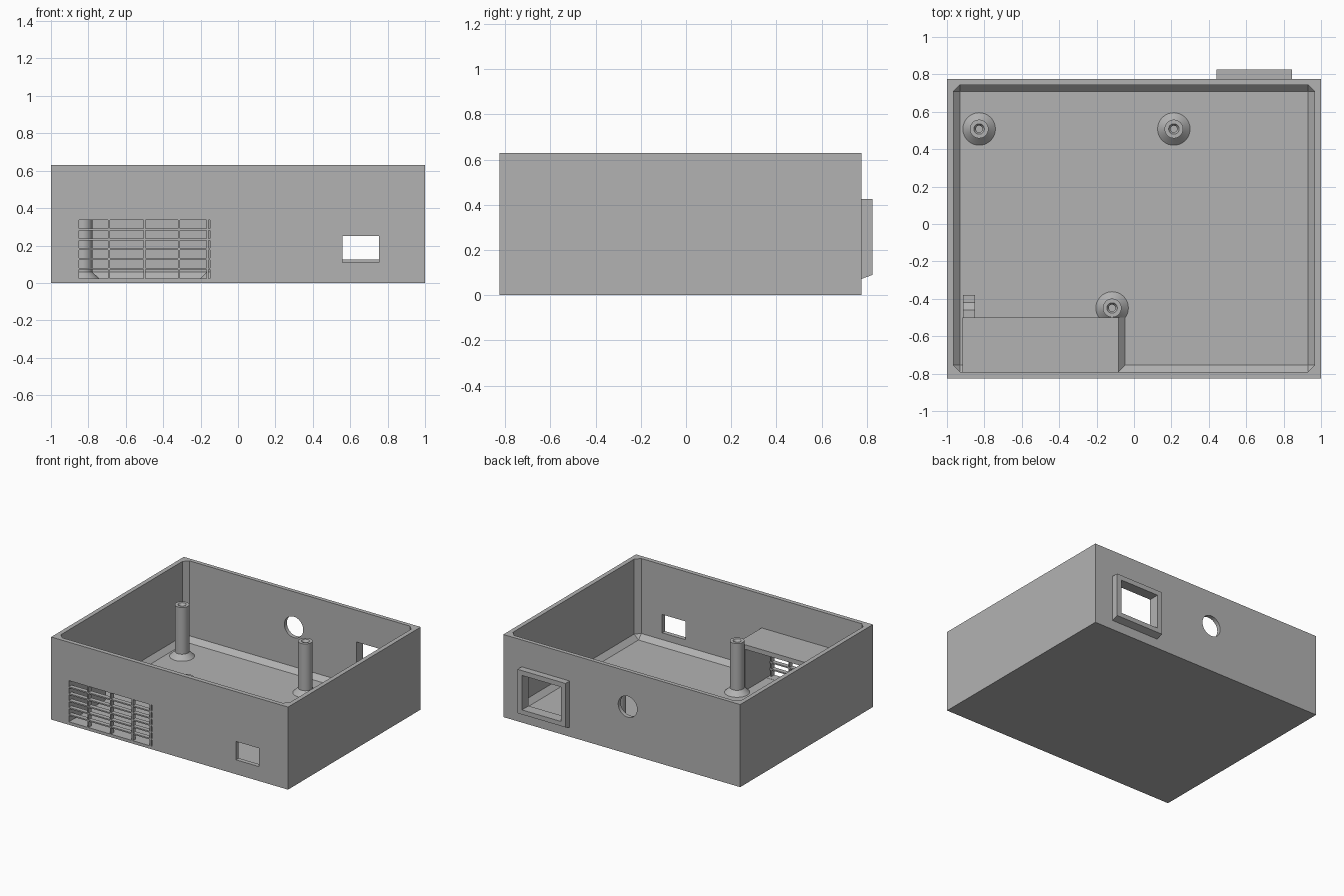
import bpy, bmesh, math
from itertools import product
from mathutils import Matrix

cube = bpy.data.objects.get("Cube")
if cube:
    bpy.data.objects.remove(cube, do_unlink=True)

grey = bpy.data.materials.new("plain grey")
grey.use_nodes = True
COLOUR = (0.45, 0.45, 0.45, 1)
grey.diffuse_color = COLOUR
grey.node_tree.nodes["Principled BSDF"].inputs["Base Color"].default_value = COLOUR

FLOOR, TOP, BEVEL = 0.022, 0.63, 0.036
BACK, FRONT = 0.775, -0.825
INNER_X, INNER_BACK, INNER_FRONT = 0.966, 0.744, -0.791


def finish(name, bm):
    bmesh.ops.recalc_face_normals(bm, faces=bm.faces)
    mesh = bpy.data.meshes.new(name)
    bm.to_mesh(mesh)
    bm.free()
    mesh.materials.append(grey)
    obj = bpy.data.objects.new(name, mesh)
    bpy.context.collection.objects.link(obj)
    return obj


def hull(name, points):
    bm = bmesh.new()
    for p in points:
        bm.verts.new(p)
    bmesh.ops.convex_hull(bm, input=bm.verts)
    bmesh.ops.dissolve_limit(bm, angle_limit=0.01, verts=bm.verts, edges=bm.edges)
    return finish(name, bm)


def box(name, x, y, z):
    return hull(name, product(x, y, z))


def extrude_x(name, x, profile):
    return_points = [(px, y, z) for px in x for y, z in profile]
    bm = bmesh.new()
    verts = [bm.verts.new(p) for p in return_points]
    n = len(profile)
    bm.faces.new(verts[:n])
    bm.faces.new(verts[n:])
    for i in range(n):
        j = (i + 1) % n
        bm.faces.new((verts[i], verts[j], verts[n + j], verts[n + i]))
    return finish(name, bm)


def cut(targets, cutter):
    for obj in targets:
        mod = obj.modifiers.new("cut", "BOOLEAN")
        mod.operation, mod.solver, mod.object = "DIFFERENCE", "EXACT", cutter
        bpy.context.view_layer.objects.active = obj
        bpy.ops.object.modifier_apply(modifier=mod.name)
    bpy.data.objects.remove(cutter, do_unlink=True)


def smooth(obj):
    bpy.ops.object.select_all(action="DESELECT")
    obj.select_set(True)
    bpy.context.view_layer.objects.active = obj
    bpy.ops.object.shade_smooth_by_angle(angle=math.radians(30))


# Open tray with bevelled inner corners
tray = box("tray", (-1, 1), (FRONT, BACK), (0, TOP))
cavity = []
for sx, (y, inward) in product((-1, 1), ((INNER_FRONT, 1), (INNER_BACK, -1))):
    x, bx, by = sx * INNER_X, sx * (INNER_X - BEVEL), y + inward * BEVEL
    cavity.append((bx, by, FLOOR))
    for z in (FLOOR + BEVEL, TOP + 0.1):
        cavity += [(bx, y, z), (x, by, z)]
cut([tray], hull("cavity_cutter", cavity))

# Raised socket surround on the back, with a sloped underside
surround = hull("socket_surround", [
    (x, y, z) for x in (0.44, 0.845)
    for y, z in ((BACK - 0.005, 0.07), (BACK - 0.005, 0.425), (0.825, 0.425), (0.825, 0.09))])
cut([tray, surround], box("socket_cutter", (0.478, 0.807), (0.7, 0.9), (0.125, 0.388)))

# Round cable hole and front window
bm = bmesh.new()
bmesh.ops.create_cone(bm, cap_ends=True, segments=40, radius1=0.08, radius2=0.08, depth=0.2,
                      matrix=Matrix.Translation((-0.05, BACK, 0.36)) @ Matrix.Rotation(math.pi / 2, 4, "X"))
cut([tray], finish("hole_cutter", bm))
cut([tray], box("window_cutter", (0.56, 0.755), (-0.9, -0.7), (0.11, 0.25)))

# Vent opening with a thin grille
VENT_X, VENT_Z = (-0.85, -0.15), (0.023, 0.337)
cut([tray], box("vent_cutter", VENT_X, (-0.9, -0.74), VENT_Z))
for i in range(1, 6):
    z = 0.023 + i * 0.0525
    box("grille_bar", VENT_X, (FRONT, INNER_FRONT), (z - 0.005, z + 0.005))
for x in (-0.69, -0.5, -0.315, -0.163):
    box("grille_upright", (x - 0.005, x + 0.005), (FRONT, INNER_FRONT), VENT_Z)

# Air duct behind the vent: roof, side walls, and floor bevel
DUCT_Y, DUCT_TOP = (INNER_FRONT - 0.005, -0.5), 0.372
box("duct_roof", (-0.918, -0.084), DUCT_Y, (0.337, DUCT_TOP))
box("duct_right_wall", (-0.918, -0.85), DUCT_Y, (0.015, 0.337))
box("duct_left_wall", (-0.15, -0.084), DUCT_Y, (0.015, 0.337))
hull("duct_bevel", [(x, y, z) for y in DUCT_Y
                    for x, z in ((-0.09, 0.015), (-0.048, FLOOR), (-0.084, FLOOR + BEVEL))])

# Stepped rest at the end of the duct wall
extrude_x("duct_step", (-0.915, -0.85), [
    (-0.5, 0.015), (-0.38, 0.015), (-0.38, 0.3), (-0.42, 0.3), (-0.46, 0.335), (-0.5, 0.335)])

# Hollow screw posts with flared feet
PROFILE = [(0.018, FLOOR - 0.005), (0.087, FLOOR - 0.005), (0.087, FLOOR), (0.05, FLOOR + BEVEL),
           (0.05, 0.415), (0.028, 0.415), (0.018, 0.4)]
for px, py in ((-0.828, 0.508), (0.213, 0.508), (-0.117, -0.449)):
    bm = bmesh.new()
    ring = [bm.verts.new((r, 0, z)) for r, z in PROFILE]
    edges = [bm.edges.new((a, b)) for a, b in zip(ring, ring[1:] + ring[:1])]
    bmesh.ops.spin(bm, geom=ring + edges, axis=(0, 0, 1), cent=(0, 0, 0),
                   angle=math.tau, steps=36, use_merge=True)
    bmesh.ops.remove_doubles(bm, verts=bm.verts, dist=0.0005)
    post = finish("screw_post", bm)
    post.location = (px, py, 0)
    smooth(post)
